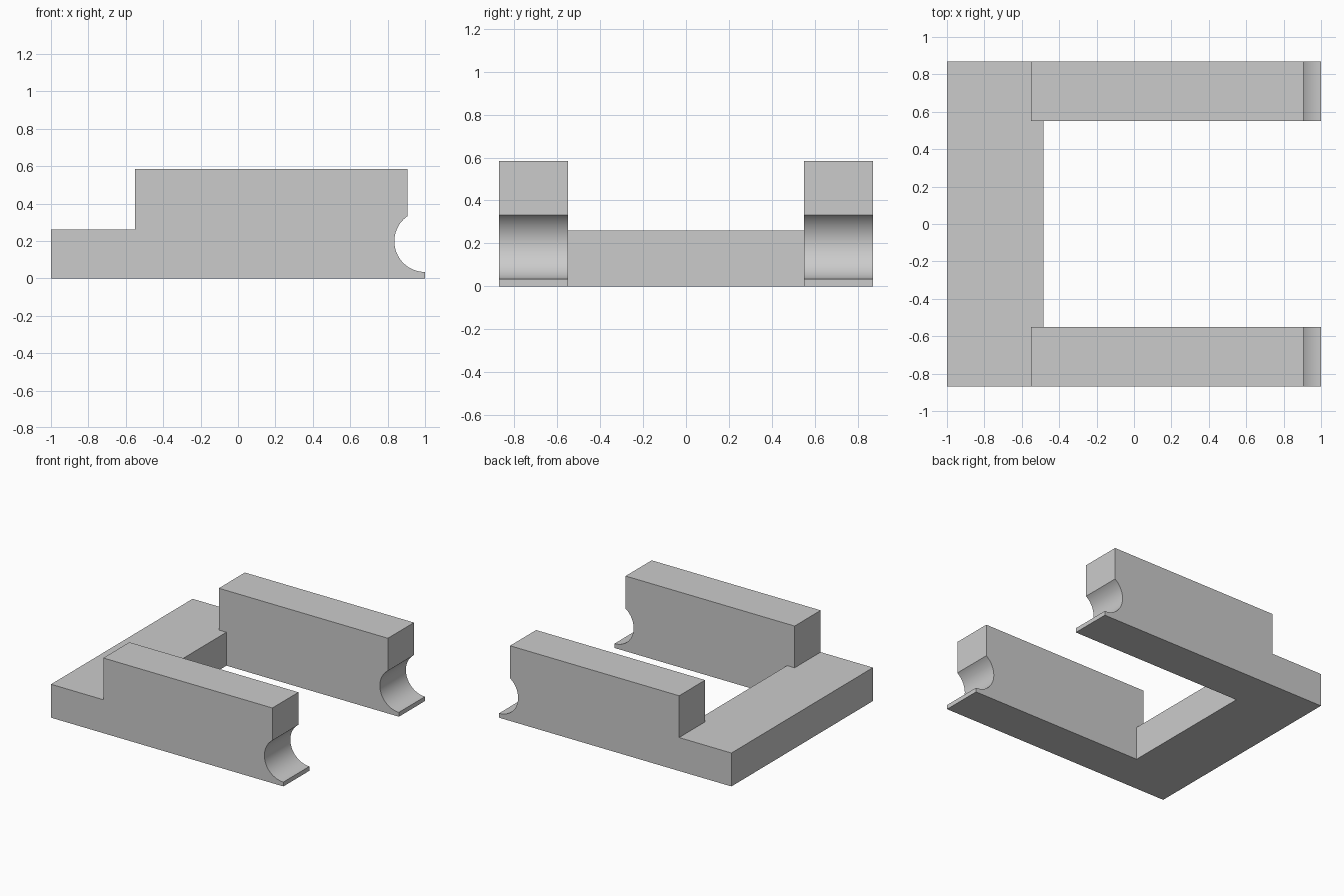
import bpy
import bmesh
import math

cube = bpy.data.objects.get("Cube")
if cube:
    bpy.data.objects.remove(cube, do_unlink=True)

grey = bpy.data.materials.new("light grey")
grey.use_nodes = True
colour = (0.6, 0.6, 0.6, 1)
grey.diffuse_color = colour
grey.node_tree.nodes["Principled BSDF"].inputs["Base Color"].default_value = colour

BACK, FRONT = -1.0, 1.0
OUTER, INNER = 0.87, 0.55
LOW, HIGH = 0.26, 0.585
STEP, BAR_EDGE, NOSE = -0.55, -0.485, 0.905
RADIUS, AXIS_Z = 0.164, 0.198


def extrude_profile(name, profile, y0, y1):
    """Extrude an (x, z) outline from y0 to y1."""
    bm = bmesh.new()
    face = bm.faces.new([bm.verts.new((x, y0, z)) for x, z in profile])
    result = bmesh.ops.extrude_face_region(bm, geom=[face])
    moved = [v for v in result["geom"] if isinstance(v, bmesh.types.BMVert)]
    bmesh.ops.translate(bm, verts=moved, vec=(0, y1 - y0, 0))
    bmesh.ops.recalc_face_normals(bm, faces=bm.faces)
    mesh = bpy.data.meshes.new(name)
    bm.to_mesh(mesh)
    bm.free()
    mesh.materials.append(grey)
    obj = bpy.data.objects.new(name, mesh)
    bpy.context.collection.objects.link(obj)
    return obj


# Round notch running from the bottom lip up to the nose
start = -math.pi / 2
end = -math.pi - math.acos((FRONT - NOSE) / RADIUS)
end = -2 * math.pi + math.acos((NOSE - FRONT) / RADIUS)
steps = 32
notch = []
for i in range(steps + 1):
    a = start + (end - start) * i / steps
    notch.append((FRONT + RADIUS * math.cos(a), AXIS_Z + RADIUS * math.sin(a)))

# Stepped side arms with the notch at the end
arm = [(BACK, 0), (FRONT, 0)] + notch + [
    (NOSE, HIGH), (STEP, HIGH), (STEP, LOW), (BACK, LOW)]
arms = [extrude_profile("left_arm", arm, INNER, OUTER),
        extrude_profile("right_arm", arm, -OUTER, -INNER)]

# Low bar joining the arms
bar = [(BACK, 0), (BAR_EDGE, 0), (BAR_EDGE, LOW), (BACK, LOW)]
extrude_profile("cross_bar", bar, -INNER, INNER)

# Smooth the notch, keep the corners sharp
bpy.ops.object.select_all(action="DESELECT")
for obj in arms:
    obj.select_set(True)
bpy.context.view_layer.objects.active = arms[0]
bpy.ops.object.shade_smooth_by_angle(angle=math.radians(30))
